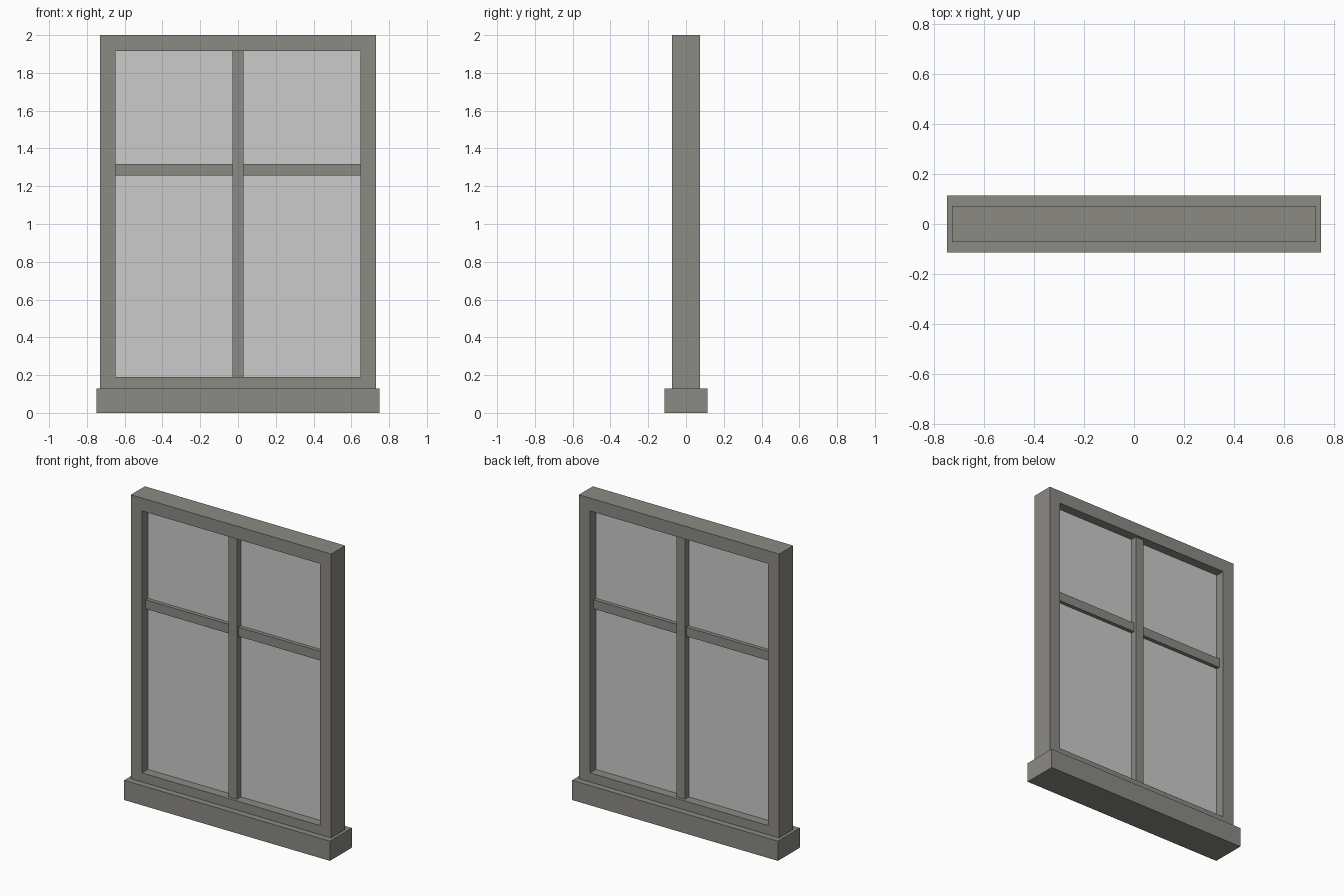
import bpy, bmesh

if "Cube" in bpy.data.objects:
    bpy.data.objects.remove(bpy.data.objects["Cube"])

paint = bpy.data.materials.new("dark_paint")
paint.diffuse_color = (0.26, 0.255, 0.23, 1)
paint.use_nodes = True
paint.node_tree.nodes["Principled BSDF"].inputs["Base Color"].default_value = paint.diffuse_color


def make_object(name, bm, mat=None):
    bmesh.ops.recalc_face_normals(bm, faces=bm.faces)
    mesh = bpy.data.meshes.new(name)
    bm.to_mesh(mesh)
    bm.free()
    if mat:
        mesh.materials.append(mat)
    obj = bpy.data.objects.new(name, mesh)
    bpy.context.collection.objects.link(obj)
    return obj


def box(name, x0, x1, depth, z0, z1, mat=None):
    """Box centred on y = 0."""
    bm = bmesh.new()
    bmesh.ops.create_cube(bm, size=1)
    for v in bm.verts:
        v.co.x = x1 if v.co.x > 0 else x0
        v.co.y *= depth
        v.co.z = z1 if v.co.z > 0 else z0
    return make_object(name, bm, mat)


def ring(name, outer, inner, depth, mat):
    """Rectangular frame; outer and inner are (half width, bottom, top)."""
    bm = bmesh.new()
    loops = []
    for (w, b, t), y in ((outer, -1), (inner, -1), (inner, 1), (outer, 1)):
        corners = ((-w, b), (w, b), (w, t), (-w, t))
        loops.append([bm.verts.new((x, y * depth / 2, z)) for x, z in corners])
    for k in range(4):
        a, c = loops[k], loops[(k + 1) % 4]
        for i in range(4):
            j = (i + 1) % 4
            bm.faces.new((a[i], a[j], c[j], c[i]))
    return make_object(name, bm, mat)


HALF_W, SILL_TOP, TOP = 0.73, 0.13, 2.0
OPEN_W, OPEN_BOTTOM, OPEN_TOP = 0.648, 0.19, 1.915
BAR = 0.03

# Sill and outer frame
box("sill", -0.75, 0.75, 0.228, 0, SILL_TOP, paint)
ring("window_frame", (HALF_W, SILL_TOP, TOP),
     (OPEN_W, OPEN_BOTTOM, OPEN_TOP), 0.146, paint)

# Glazing bars: full-height upright, shallower crossbar on each side
box("upright_bar", -BAR, BAR, 0.108, OPEN_BOTTOM, OPEN_TOP, paint)
for side, x0, x1 in (("left", -OPEN_W, -BAR), ("right", BAR, OPEN_W)):
    box(f"crossbar_{side}", x0, x1, 0.074, 1.257, 1.317, paint)

# Glass
box("glass_pane", -OPEN_W, OPEN_W, 0.024, OPEN_BOTTOM, OPEN_TOP)
